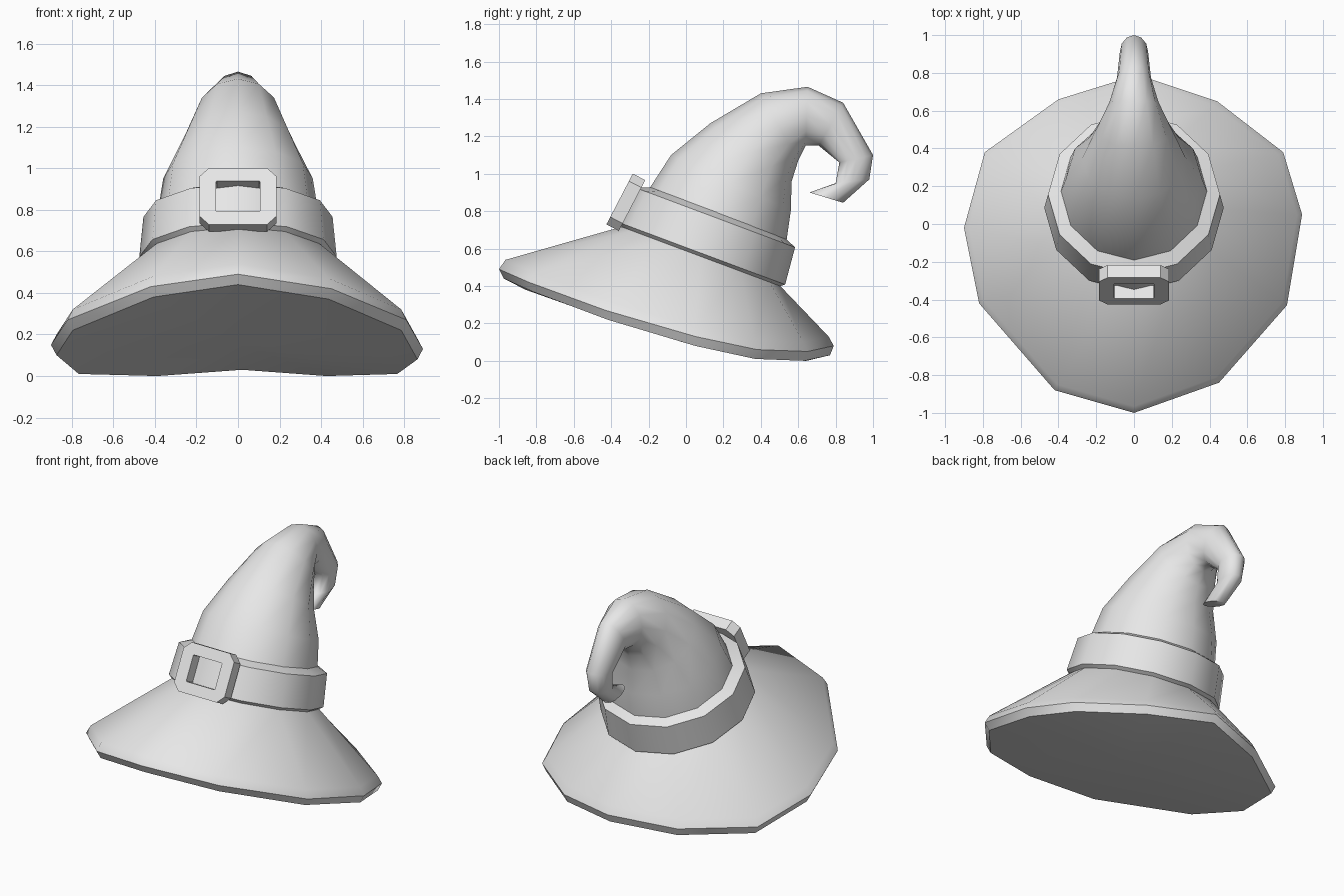
import bpy, bmesh, math
from mathutils import Vector

SIDES = 12

if "Cube" in bpy.data.objects:
    bpy.data.objects.remove(bpy.data.objects["Cube"], do_unlink=True)

grey = bpy.data.materials.new("light_grey")
grey.use_nodes = True
grey.diffuse_color = (0.8, 0.8, 0.8, 1)
grey.node_tree.nodes["Principled BSDF"].inputs["Base Color"].default_value = (0.8, 0.8, 0.8, 1)


def ring(front, back, half_width):
    """Tilted oval ring given by its front and back (y, z) points."""
    f, b = Vector((0, *front)), Vector((0, *back))
    side = Vector((half_width, 0, 0))
    angles = [math.tau * i / SIDES for i in range(SIDES)]
    return [(f + b) / 2 + (f - b) / 2 * math.cos(a) + side * math.sin(a) for a in angles]


def loft(name, rings, closed=False, cap_first=False, cap_last=False, angle=45):
    """Skin a series of rings into one object."""
    bm = bmesh.new()
    loops = [[bm.verts.new(p) for p in r] for r in rings]
    count = len(loops[0])
    pairs = list(zip(loops, loops[1:]))
    if closed:
        pairs.append((loops[-1], loops[0]))
    for lo, hi in pairs:
        for i in range(count):
            j = (i + 1) % count
            bm.faces.new((lo[i], lo[j], hi[j], hi[i]))
    caps = [loops[0]] * cap_first + [loops[-1]] * cap_last
    for loop in caps:
        centre = bm.verts.new(sum((v.co for v in loop), Vector()) / count)
        for i in range(count):
            bm.faces.new((loop[i], loop[(i + 1) % count], centre))
    bmesh.ops.recalc_face_normals(bm, faces=bm.faces)
    mesh = bpy.data.meshes.new(name)
    bm.to_mesh(mesh)
    bm.free()
    mesh.materials.append(grey)
    obj = bpy.data.objects.new(name, mesh)
    bpy.context.collection.objects.link(obj)
    bpy.ops.object.select_all(action="DESELECT")
    obj.select_set(True)
    bpy.context.view_layer.objects.active = obj
    bpy.ops.object.shade_smooth_by_angle(angle=math.radians(angle))
    return obj


# Band frame: a tilted plane where brim and crown meet
TILT = math.radians(20.5)
ACROSS = Vector((math.cos(TILT), -math.sin(TILT)))
UP = Vector((math.sin(TILT), math.cos(TILT)))
BAND_CENTRE = Vector((0.08, 0.56))


def band_ring(radius, height):
    c = BAND_CENTRE + UP * height
    return ring(c - ACROSS * radius, c + ACROSS * radius, radius)


# Brim: uneven drooping rim with a rounded edge, closed underneath
rim = [Vector(p) for p in (
    (0, -1, 0.49), (0.45, -0.84, 0.42), (0.81, -0.43, 0.27), (0.89, 0.05, 0.13),
    (0.79, 0.38, 0.06), (0.44, 0.65, 0.05), (0.02, 0.79, 0.08), (-0.4, 0.66, 0.05),
    (-0.79, 0.38, 0.06), (-0.9, -0.02, 0.15), (-0.82, -0.42, 0.27), (-0.42, -0.88, 0.43))]
rim_under = [Vector((p.x * 0.97, p.y * 0.975, max(p.z - 0.05, 0))) for p in rim]
rim_top = [Vector((p.x * 0.97, p.y * 0.965, p.z + 0.05)) for p in rim]
loft("brim", [rim_under, rim, rim_top, band_ring(0.45, 0)], cap_first=True)

# Crown: tapering cone that bends over and curls into a hooked tip
crown = [
    ((-0.35, 0.70), (0.50, 0.40), 0.45),
    ((-0.19, 0.93), (0.54, 0.66), 0.385),
    ((-0.08, 1.10), (0.56, 0.80), 0.36),
    ((0.13, 1.27), (0.565, 0.96), 0.275),
    ((0.40, 1.43), (0.60, 1.07), 0.20),
    ((0.65, 1.465), (0.64, 1.15), 0.13),
    ((0.84, 1.38), (0.71, 1.15), 0.09),
    ((1.0, 1.10), (0.82, 1.06), 0.075),
    ((0.98, 0.97), (0.80, 0.95), 0.065),
    ((0.84, 0.845), (0.66, 0.90), 0.045),
]
loft("crown", [ring(*r) for r in crown], cap_last=True, angle=60)

# Hat band: chamfered ring around the crown
band_profile = [(0.43, -0.02), (0.475, 0.015), (0.455, 0.22), (0.37, 0.255)]
loft("hat_band", [band_ring(r, h) for r, h in band_profile], closed=True, angle=40)

# Buckle: chamfered rectangular frame leaning back against the band
LEAN = math.radians(27.5)
BUCKLE_CENTRE = Vector((0, -0.355, 0.865))


def buckle_ring(half_w, half_h, chamfer, depth):
    up = Vector((0, math.sin(LEAN), math.cos(LEAN)))
    inward = Vector((0, math.cos(LEAN), -math.sin(LEAN)))
    points = []
    for sx, sz in ((1, 1), (1, -1), (-1, -1), (-1, 1)):
        corner = [(half_w - chamfer, half_h), (half_w, half_h - chamfer)]
        if sx * sz < 0:
            corner.reverse()
        points += [BUCKLE_CENTRE + Vector((sx * x, 0, 0)) + up * sz * z + inward * depth
                   for x, z in corner]
    return points


outer, hole = (0.185, 0.153, 0.045), (0.105, 0.083, 0.003)
loft("buckle", [buckle_ring(*outer, 0), buckle_ring(*outer, 0.075),
                buckle_ring(*hole, 0.075), buckle_ring(*hole, 0)], closed=True, angle=30)
